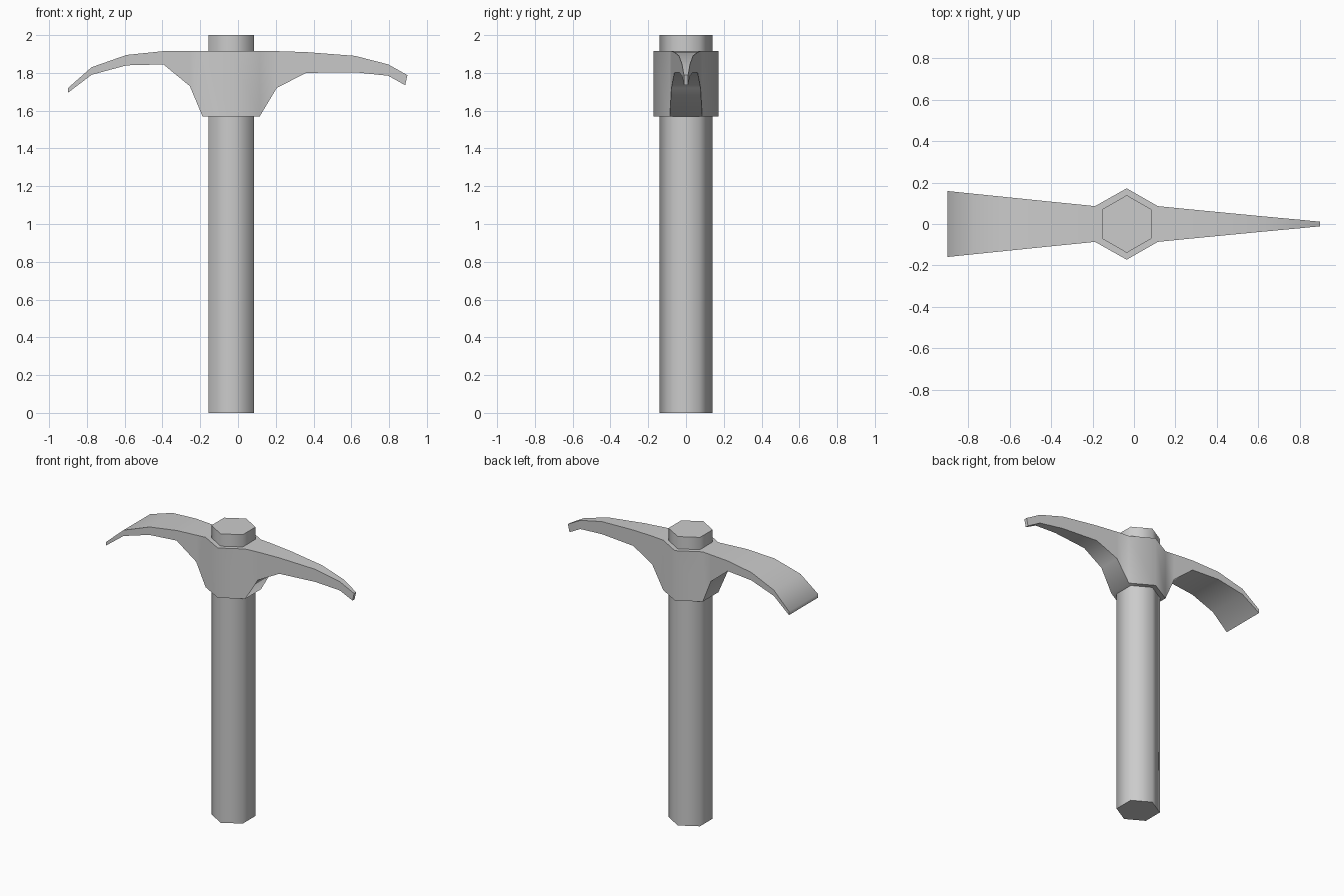
import bpy, bmesh, math

if "Cube" in bpy.data.objects:
    bpy.data.objects.remove(bpy.data.objects["Cube"])

AXIS_X = -0.035


def finish(name, bm):
    bmesh.ops.recalc_face_normals(bm, faces=bm.faces)
    mesh = bpy.data.meshes.new(name)
    bm.to_mesh(mesh)
    bm.free()
    obj = bpy.data.objects.new(name, mesh)
    bpy.context.collection.objects.link(obj)
    bpy.ops.object.select_all(action='DESELECT')
    obj.select_set(True)
    bpy.context.view_layer.objects.active = obj
    bpy.ops.object.shade_smooth_by_angle(angle=math.radians(65))
    return obj


def loft(name, rings):
    bm = bmesh.new()
    loops = [[bm.verts.new(p) for p in ring] for ring in rings]
    for a, b in zip(loops, loops[1:]):
        n = len(a)
        for i in range(n):
            j = (i + 1) % n
            bm.faces.new((a[i], a[j], b[j], b[i]))
    bm.faces.new(loops[0])
    bm.faces.new(loops[-1])
    return finish(name, bm)


# Hexagonal handle with corners facing front and back
def hexagon(z, r=0.139):
    return [(AXIS_X + r * math.sin(k * math.pi / 3),
             r * math.cos(k * math.pi / 3), z) for k in range(6)]


loft("handle", [hexagon(0), hexagon(2)])

# Pick head stations: x, top z, bottom z, half width
stations = [
    (-0.90, 1.72, 1.695, 0.159),
    (-0.775, 1.83, 1.79, 0.146),
    (-0.59, 1.895, 1.84, 0.127),
    (-0.395, 1.915, 1.845, 0.107),
    (-0.255, 1.915, 1.73, 0.093),
    (-0.188, 1.915, 1.57, 0.086),
    (AXIS_X, 1.915, 1.57, 0.172),
    (0.115, 1.915, 1.57, 0.086),
    (0.205, 1.915, 1.72, 0.077),
    (0.36, 1.91, 1.80, 0.062),
    (0.62, 1.89, 1.803, 0.037),
    (0.795, 1.845, 1.785, 0.021),
]
rings = [[(x, -w, b), (x, w, b), (x, w, t), (x, -w, t)]
         for x, t, b, w in stations]

# Slanted pick tip
tip_w = 0.011
rings.append([(0.885, -tip_w, 1.735), (0.885, tip_w, 1.735),
              (0.897, tip_w, 1.788), (0.897, -tip_w, 1.788)])
loft("pick_head", rings)
